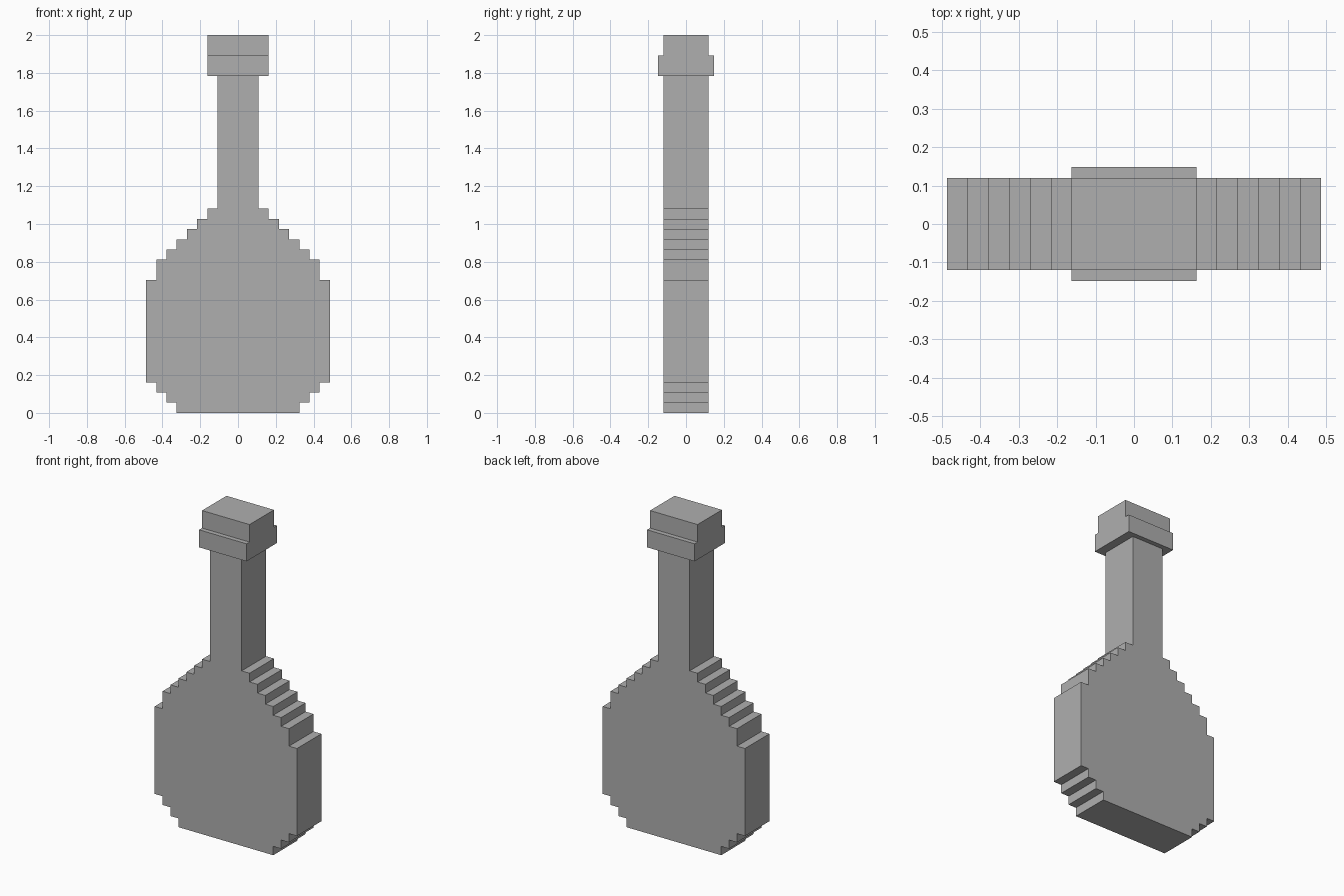
import bpy
import bmesh

U = 2 / 37  # one grid step; the bottle is 37 steps tall

cube = bpy.data.objects.get("Cube")
if cube:
    bpy.data.objects.remove(cube, do_unlink=True)

grey = bpy.data.materials.new("plain grey")
grey.use_nodes = True
colour = (0.43, 0.43, 0.43, 1)
grey.diffuse_color = colour
grey.node_tree.nodes["Principled BSDF"].inputs["Base Color"].default_value = colour


def stepped_slab(name, bottom, steps, half_depth):
    """Extrude a symmetric stepped outline; steps are (half width, top) in grid steps."""
    right = []
    for half_width, top in steps:
        right += [(half_width, bottom), (half_width, top)]
        bottom = top
    outline = right + [(-x, z) for x, z in reversed(right)]

    bm = bmesh.new()
    front = bm.faces.new([bm.verts.new((x * U, -half_depth, z * U)) for x, z in outline])
    back = bmesh.ops.extrude_face_region(bm, geom=[front], use_keep_orig=True)["geom"]
    verts = [v for v in back if isinstance(v, bmesh.types.BMVert)]
    bmesh.ops.translate(bm, verts=verts, vec=(0, 2 * half_depth, 0))
    bmesh.ops.recalc_face_normals(bm, faces=bm.faces)

    mesh = bpy.data.meshes.new(name)
    bm.to_mesh(mesh)
    bm.free()
    mesh.materials.append(grey)
    obj = bpy.data.objects.new(name, mesh)
    bpy.context.collection.objects.link(obj)
    return obj


# Round flask body stepping in to a straight neck
body_steps = [(6, 1), (7, 2), (8, 3), (9, 13), (8, 15), (7, 16),
              (6, 17), (5, 18), (4, 19), (3, 20), (2, 33)]
stepped_slab("bottle_body_and_neck", 0, body_steps, 0.119)

# Thicker collar around the mouth, with the stopper on top
stepped_slab("neck_collar", 33, [(3, 35)], 0.148)
stepped_slab("stopper", 35, [(3, 37)], 0.119)
